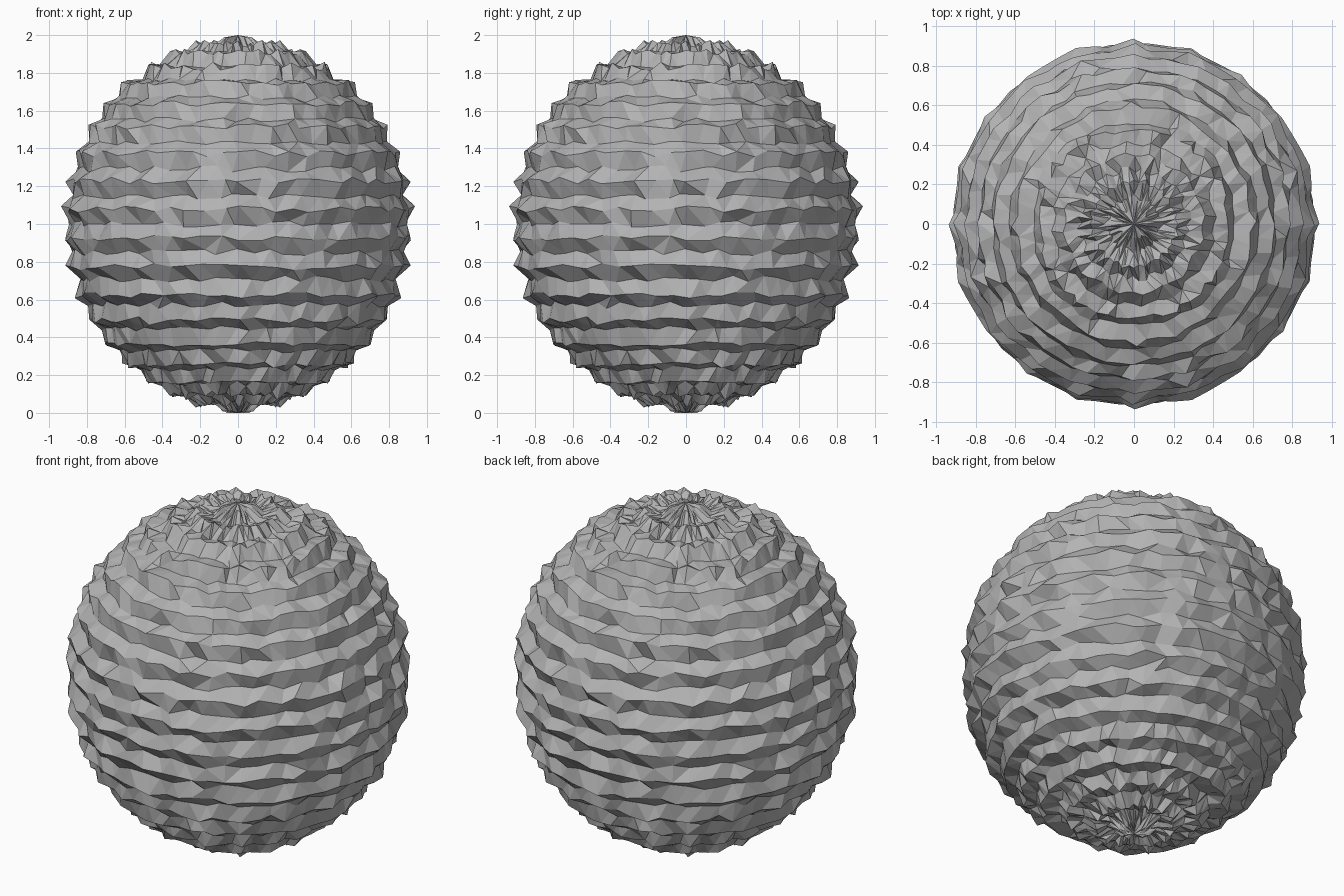
import bpy
import bmesh
import math
import random

random.seed(7)

SEGMENTS = 60
RINGS = 40
REPEAT = SEGMENTS // 4      # the relief repeats in every quarter turn
WIDTH, HEIGHT = 0.94, 1.0   # half sizes of the slightly tall ball

cube = bpy.data.objects.get("Cube")
if cube:
    bpy.data.objects.remove(cube, do_unlink=True)

# Ragged offsets (radius, polar angle, turn) for one quarter of the ball
jitter = [[(random.uniform(-0.016, 0.016),
            random.uniform(-0.018, 0.018),
            random.uniform(-0.026, 0.026)) for _ in range(REPEAT)]
          for _ in range(RINGS)]


def make_material(name, value):
    mat = bpy.data.materials.new(name)
    mat.use_nodes = True
    colour = (value, value, value, 1)
    mat.diffuse_color = colour
    bsdf = mat.node_tree.nodes["Principled BSDF"]
    bsdf.inputs["Base Color"].default_value = colour
    bsdf.inputs["Roughness"].default_value = 0.8
    return mat


def roughen(vert):
    """Move one vertex of the unit ball onto the crumpled, banded surface."""
    polar = math.acos(max(-1, min(1, vert.co.z)))
    ring = round(polar / math.pi * RINGS)
    if ring in (0, RINGS):
        vert.co.z *= HEIGHT
        return
    turn = math.atan2(vert.co.y, vert.co.x)
    column = round(turn / math.tau * SEGMENTS) % REPEAT
    bump, slide, lean = jitter[ring][column]

    # alternate rings stand out and sink in, with ragged jitter on top
    side = 1 if ring % 2 else -1
    ridge = side * (0.02 + 0.007 * math.cos(math.tau * column / 3))
    radius = 0.961 + ridge + bump

    # sideways shifts lean the facets
    polar += slide
    turn += side * 0.015 + lean
    across = radius * WIDTH * math.sin(polar)
    vert.co = (across * math.cos(turn), across * math.sin(turn),
               radius * HEIGHT * math.cos(polar))


# Crumpled ball
bm = bmesh.new()
bmesh.ops.create_uvsphere(bm, u_segments=SEGMENTS, v_segments=RINGS, radius=1)
for v in bm.verts:
    roughen(v)
bmesh.ops.translate(bm, verts=bm.verts, vec=(0, 0, HEIGHT))
bmesh.ops.triangulate(bm, faces=bm.faces)
bmesh.ops.recalc_face_normals(bm, faces=bm.faces)
mesh = bpy.data.meshes.new("crumpled_ball")
bm.to_mesh(mesh)
bm.free()
mesh.materials.append(make_material("stone grey", 0.45))
ball = bpy.data.objects.new("crumpled_ball", mesh)
bpy.context.collection.objects.link(ball)
